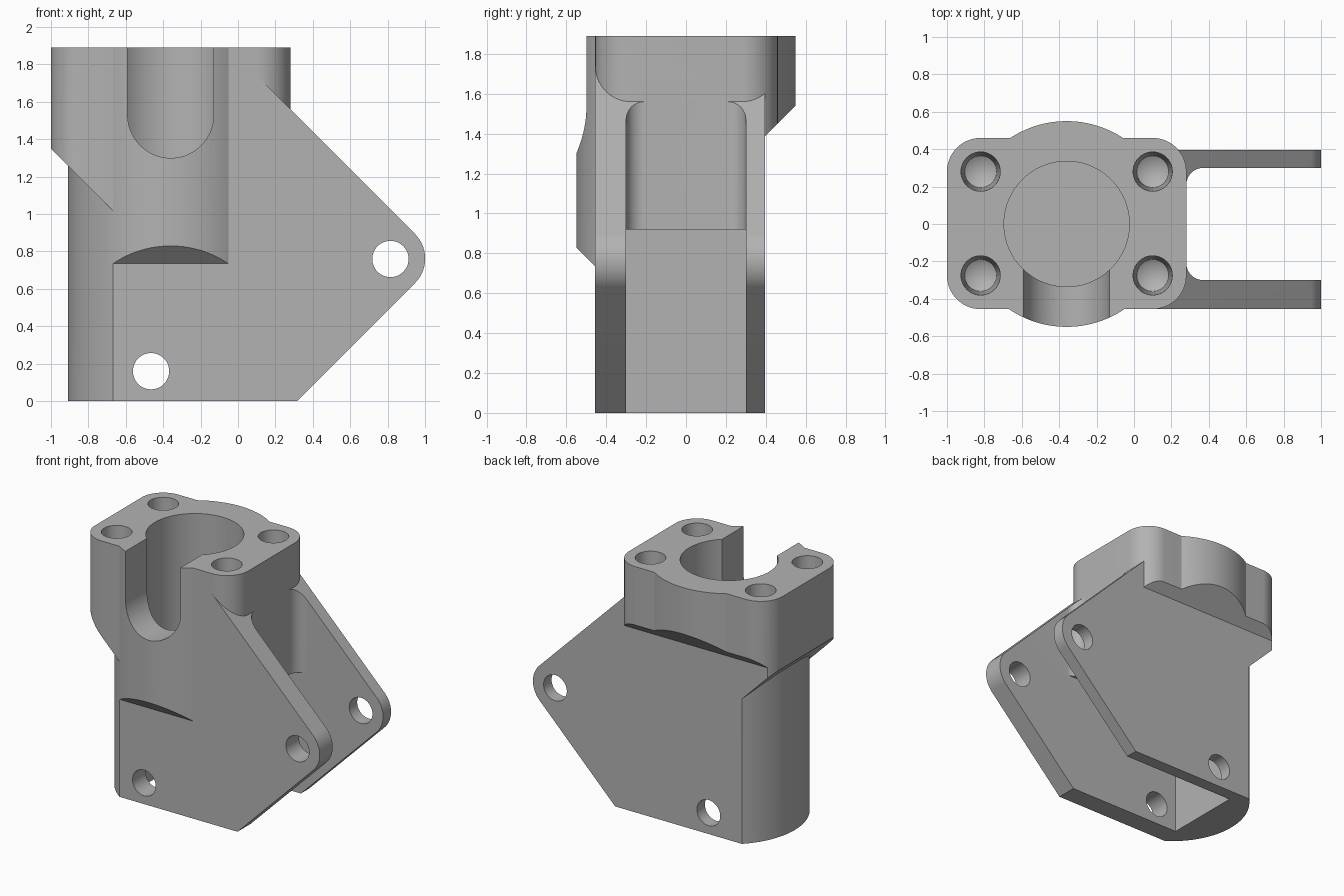
import bpy
import bmesh
from math import cos, sin, radians
from mathutils import Vector

cube = bpy.data.objects.get("Cube")
if cube:
    bpy.data.objects.remove(cube, do_unlink=True)

TOP = 1.89          # height of the clamp head
BORE = (-0.36, 0)   # axis of the bore and the round barrel
FLOOR = 0.92        # ceiling of the open channel between the plates


def arc(cx, cy, r, start, end, n=24):
    """Points along a circular arc, angles in degrees."""
    angles = [radians(start + (end - start) * i / n) for i in range(n + 1)]
    return [(cx + r * cos(a), cy + r * sin(a)) for a in angles]


def circle(cx, cy, r, n=96):
    return arc(cx, cy, r, 0, 360, n)[:-1]


def prism(name, points, axis, low, high):
    """Extrude a 2D outline along the given axis."""
    place = {
        "x": lambda p, h: (h, p[0], p[1]),
        "y": lambda p, h: (p[0], h, p[1]),
        "z": lambda p, h: (p[0], p[1], h),
    }[axis]
    bm = bmesh.new()
    face = bm.faces.new([bm.verts.new(place(p, low)) for p in points])
    moved = bmesh.ops.extrude_face_region(bm, geom=[face])["geom"]
    shift = Vector(place((0, 0), high - low))
    bmesh.ops.translate(bm, vec=shift,
                        verts=[v for v in moved if isinstance(v, bmesh.types.BMVert)])
    bmesh.ops.recalc_face_normals(bm, faces=bm.faces)
    return to_object(name, bm)


def to_object(name, bm):
    mesh = bpy.data.meshes.new(name)
    bm.to_mesh(mesh)
    bm.free()
    obj = bpy.data.objects.new(name, mesh)
    bpy.context.scene.collection.objects.link(obj)
    return obj


def combine(target, tool, operation, keep=False):
    """Apply an exact boolean and discard the tool."""
    mod = target.modifiers.new("boolean", "BOOLEAN")
    mod.solver = "EXACT"
    mod.operation = operation
    mod.object = tool
    graph = bpy.context.evaluated_depsgraph_get()
    mesh = bpy.data.meshes.new_from_object(target.evaluated_get(graph))
    target.modifiers.clear()
    target.data = mesh
    if not keep:
        bpy.data.objects.remove(tool, do_unlink=True)


# Side envelope: chamfered undersides at the front and back
envelope = prism("side_envelope", [
    (-0.455, -0.1), (0.395, -0.1), (0.395, 1.385), (0.7, 1.69),
    (0.7, 2), (-0.7, 2), (-0.7, 0.98), (-0.455, 0.735)], "x", -1.5, 1.5)

# Round barrel, trimmed flat on both sides below the head
bracket = prism("clamp_bracket", circle(*BORE, 0.55, 128), "z", 0, TOP)
combine(bracket, envelope, "INTERSECT", keep=True)

# Rounded rectangular head with a sloping underside on its right end
outline = (arc(0.10, 0.28, 0.18, 0, 90) + arc(-0.82, 0.28, 0.18, 90, 180)
           + arc(-0.82, -0.275, 0.18, 180, 270) + arc(0.10, -0.275, 0.18, 270, 360))
head = prism("head", outline, "z", 0.9, TOP)
combine(head, envelope, "INTERSECT")
slope = prism("head_slope", [(-1.2, 1.55), (-0.6, 0.95), (0.5, 0.95),
                             (0.5, 2), (-1.2, 2)], "y", -1, 1)
combine(head, slope, "INTERSECT")

# Pointed side plates, made as one solid and split by the channel
plates = prism("plates", [(-0.6, 0), (0.315, 0)]
               + arc(0.815, 0.7625, 0.1856, -45, 45)
               + [(0, 1.84), (-0.6, 1.84)], "y", -0.455, 0.395)
combine(bracket, plates, "UNION")
combine(bracket, head, "UNION")

# Channel between the plates: deep below, filleted and shallow above
lower = prism("lower_channel", [(-0.64, -0.3), (1.3, -0.3), (1.3, 0.3), (-0.64, 0.3)],
              "z", -0.1, FLOOR)
upper = prism("upper_channel", [(1.3, -0.3), (1.3, 0.3)]
              + arc(0.37, 0.21, 0.09, 90, 180, 16)
              + arc(0.37, -0.21, 0.09, 180, 270, 16), "z", FLOOR - 0.1, 1.6)
combine(bracket, lower, "DIFFERENCE")
combine(bracket, upper, "DIFFERENCE")

# Main bore and the round-ended slot in the front
combine(bracket, prism("bore", circle(*BORE, 0.335), "z", FLOOR, 2.1), "DIFFERENCE")
slot = prism("slot", arc(-0.36, 1.53, 0.23, 180, 360, 40) + [(-0.13, 2.1), (-0.59, 2.1)],
             "y", -0.8, -0.1)
combine(bracket, slot, "DIFFERENCE")

# Cross holes through both plates
for x, z in ((0.815, 0.76), (-0.465, 0.16)):
    combine(bracket, prism("pin_hole", circle(x, z, 0.097, 48), "y", -1, 1), "DIFFERENCE")

# Tapered blind screw holes with drill points
for x in (-0.82, 0.10):
    for y in (-0.275, 0.28):
        bm = bmesh.new()
        rings = []
        for r, z in ((0.105, 1.95), (0.105, TOP - 0.01), (0.085, 1.53)):
            rings.append([bm.verts.new((px, py, z)) for px, py in circle(x, y, r, 40)])
        tip = bm.verts.new((x, y, 1.48))
        bm.faces.new(rings[0])
        for i in range(40):
            j = (i + 1) % 40
            for a, b in zip(rings, rings[1:]):
                bm.faces.new((a[i], a[j], b[j], b[i]))
            bm.faces.new((rings[-1][i], rings[-1][j], tip))
        bmesh.ops.recalc_face_normals(bm, faces=bm.faces)
        combine(bracket, to_object("screw_hole", bm), "DIFFERENCE")

# Plain grey finish
grey = bpy.data.materials.new("grey")
grey.use_nodes = True
colour = (0.45, 0.45, 0.45, 1)
grey.diffuse_color = colour
grey.node_tree.nodes["Principled BSDF"].inputs["Base Color"].default_value = colour
bracket.data.materials.clear()
bracket.data.materials.append(grey)

# Smooth curved walls, crisp edges
bpy.ops.object.select_all(action="DESELECT")
bracket.select_set(True)
bpy.context.view_layer.objects.active = bracket
bpy.ops.object.shade_smooth_by_angle(angle=radians(25))
